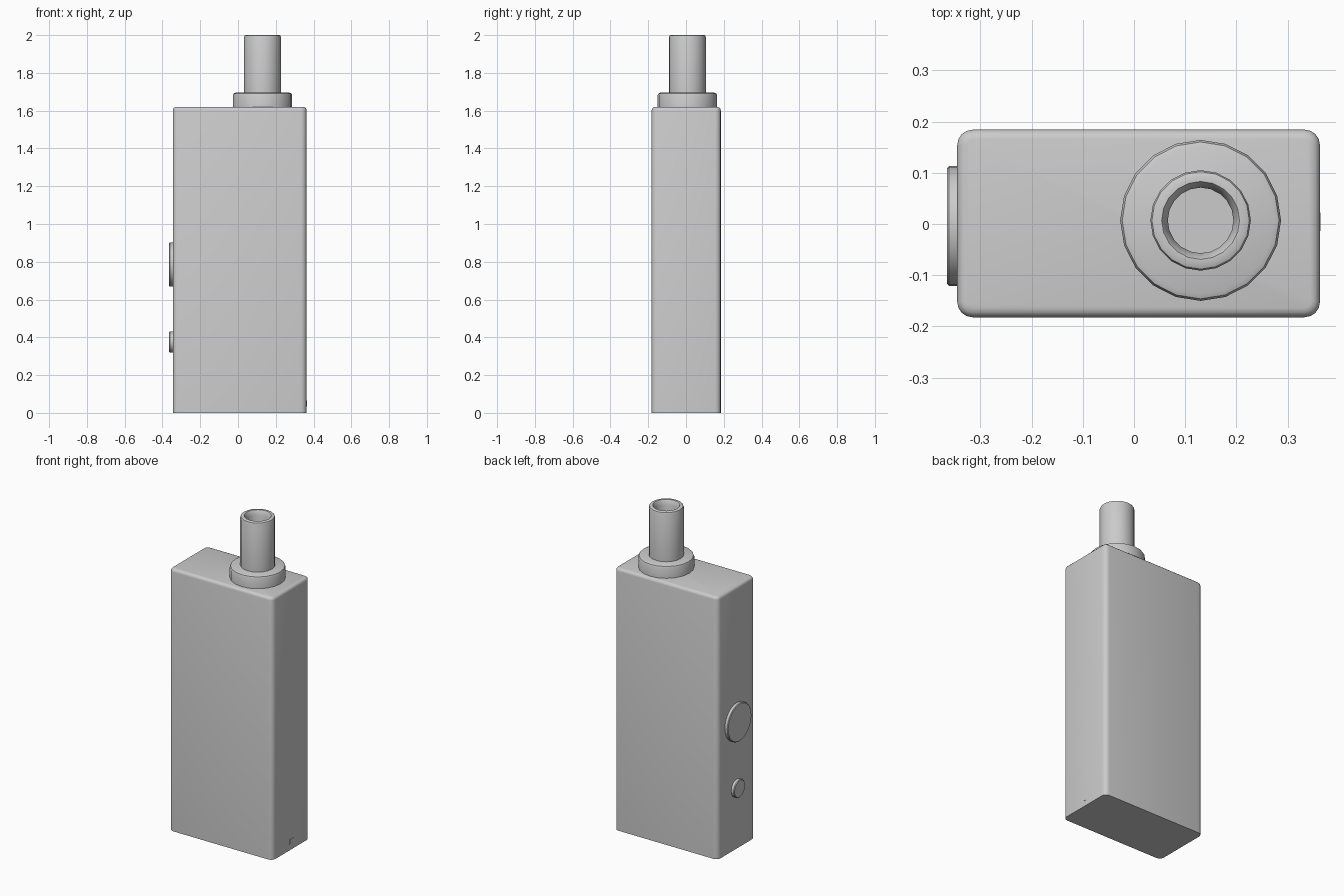
import bpy, bmesh, math
from mathutils import Matrix

if "Cube" in bpy.data.objects:
    bpy.data.objects.remove(bpy.data.objects["Cube"], do_unlink=True)

grey = bpy.data.materials.new("plain grey")
grey.use_nodes = True
GREY = (0.6, 0.6, 0.6, 1)
grey.diffuse_color = GREY
grey.node_tree.nodes["Principled BSDF"].inputs["Base Color"].default_value = GREY


def finish(name, bm, matrix=Matrix()):
    bmesh.ops.recalc_face_normals(bm, faces=bm.faces)
    mesh = bpy.data.meshes.new(name)
    bm.to_mesh(mesh)
    bm.free()
    mesh.materials.append(grey)
    obj = bpy.data.objects.new(name, mesh)
    obj.matrix_world = matrix
    bpy.context.collection.objects.link(obj)
    bpy.ops.object.select_all(action="DESELECT")
    obj.select_set(True)
    bpy.context.view_layer.objects.active = obj
    bpy.ops.object.shade_smooth_by_angle(angle=math.radians(35))
    return obj


def box(bm, low, high):
    geom = bmesh.ops.create_cube(bm, size=1)["verts"]
    for v in geom:
        for i in range(3):
            v.co[i] = low[i] if v.co[i] < 0 else high[i]


def lathe(name, profile, sides, matrix):
    """Spin a (radius, height) profile about z; ends at radius 0 close it."""
    bm = bmesh.new()
    verts = [bm.verts.new((r, 0, z)) for r, z in profile]
    edges = [bm.edges.new(pair) for pair in zip(verts, verts[1:])]
    bmesh.ops.spin(bm, geom=verts + edges, cent=(0, 0, 0), axis=(0, 0, 1),
                   angle=math.tau, steps=sides, use_duplicate=False)
    bmesh.ops.remove_doubles(bm, verts=bm.verts, dist=0.0005)
    return finish(name, bm, matrix)


# Body: rounded uprights, softer top rim, sharp flat base
bm = bmesh.new()
box(bm, (-0.345, -0.182, 0), (0.363, 0.184, 1.62))
uprights = [e for e in bm.edges if abs(e.verts[0].co.z - e.verts[1].co.z) > 1]
bmesh.ops.bevel(bm, geom=uprights, offset=0.03, segments=4, profile=0.5, affect="EDGES")
rim = [e for e in bm.edges if all(v.co.z > 1.6 for v in e.verts)]
bmesh.ops.bevel(bm, geom=rim, offset=0.018, segments=3, profile=0.5, affect="EDGES")
finish("body", bm)

# Collar and hollow mouthpiece
stem_axis = Matrix.Translation((0.13, 0.007, 0))
lathe("collar", [(0, 1.61), (0.157, 1.61), (0.157, 1.682), (0.153, 1.691),
                 (0.143, 1.695), (0, 1.695)], 20, stem_axis)
lathe("mouthpiece", [(0, 1.69), (0.098, 1.69), (0.098, 1.99), (0.095, 1.997),
                     (0.088, 2.0), (0.076, 2.0), (0.072, 1.994), (0.064, 1.97),
                     (0.064, 1.72), (0, 1.72)], 20, stem_axis)

# Round buttons on the right side
for name, radius, z in (("large_button", 0.117, 0.785), ("small_button", 0.055, 0.375)):
    place = Matrix.Translation((-0.345, -0.004, z)) @ Matrix.Rotation(-math.pi / 2, 4, "Y")
    lathe(name, [(0, -0.01), (radius, -0.01), (radius, 0.016),
                 (radius - 0.004, 0.02), (0, 0.02)], 32, place)

# Small raised mark near the base of the left side
bm = bmesh.new()
box(bm, (0.36, -0.014, 0.035), (0.364, 0.022, 0.065))
finish("side_mark", bm)
